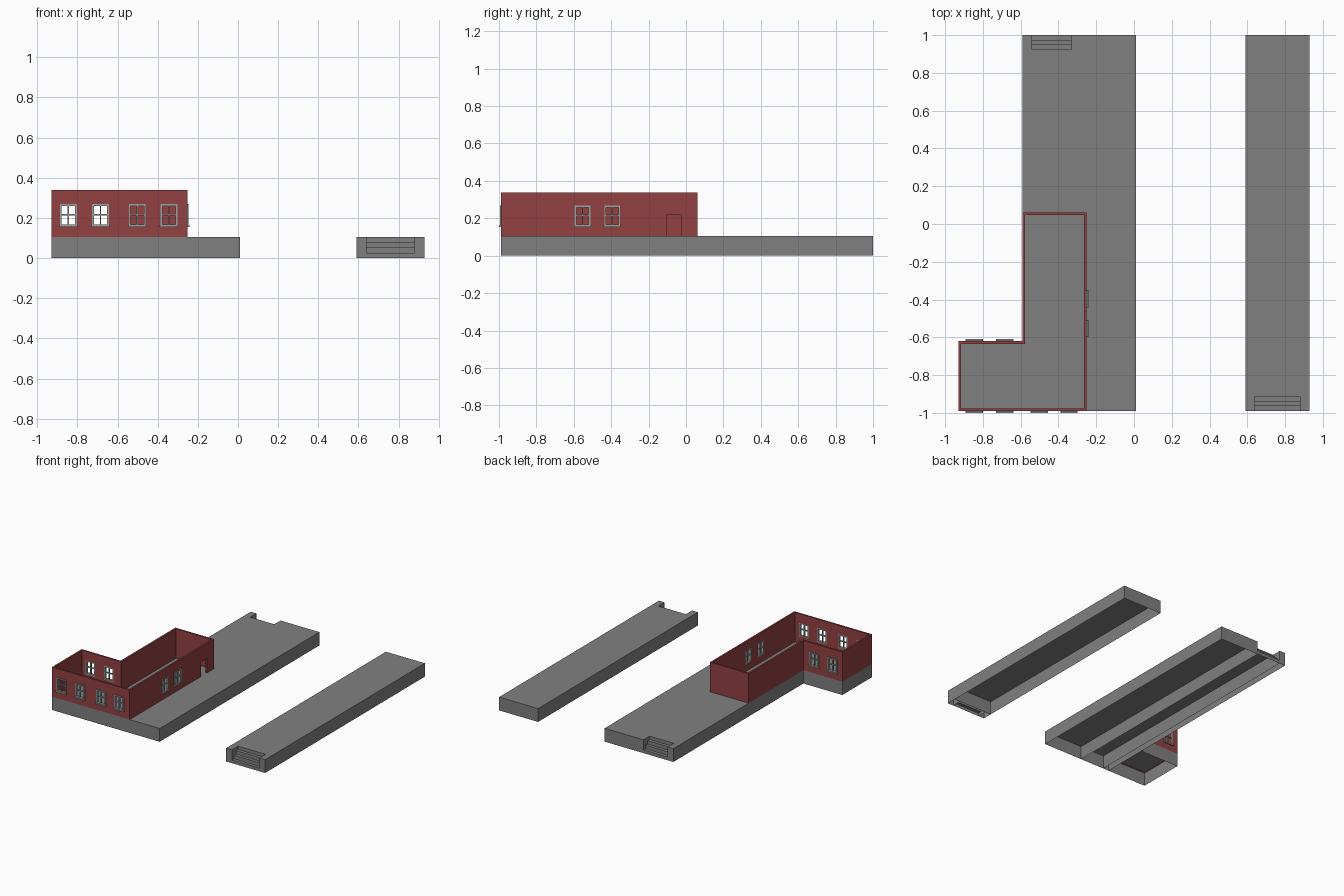
import bpy, bmesh

if "Cube" in bpy.data.objects:
    bpy.data.objects.remove(bpy.data.objects["Cube"])

H, TOP = 0.105, 0.338          # platform height, wall top
F, B = -0.99, 1.0              # front and back ends of the platforms
T = 0.014                      # wall thickness


def material(name, rgb):
    m = bpy.data.materials.new(name)
    m.diffuse_color = (*rgb, 1)
    m.use_nodes = True
    m.node_tree.nodes["Principled BSDF"].inputs["Base Color"].default_value = m.diffuse_color
    return m


CONCRETE = material("concrete grey", (0.216, 0.216, 0.216))
BRICK = material("brick red", (0.29, 0.052, 0.055))
FRAME = material("frame light grey", (0.34, 0.36, 0.35))


def finish(bm, name, mat):
    mesh = bpy.data.meshes.new(name)
    bm.to_mesh(mesh)
    bm.free()
    ob = bpy.data.objects.new(name, mesh)
    bpy.context.collection.objects.link(ob)
    mesh.materials.append(mat)
    return ob


def add_box(bm, x, y, z):
    """Box between pairs of x, y and z limits."""
    lims = [sorted(p) for p in (x, y, z)]
    for v in bmesh.ops.create_cube(bm, size=1)["verts"]:
        v.co = [lo if c < 0 else hi for c, (lo, hi) in zip(v.co, lims)]


def open_bottom(bm):
    bad = [f for f in bm.faces if all(abs(v.co.z) < 1e-5 for v in f.verts)]
    bmesh.ops.delete(bm, geom=bad, context='FACES_ONLY')


def shell(name, *boxes):
    """Platform pieces, hollow below."""
    bm = bmesh.new()
    for x, y in boxes:
        add_box(bm, x, y, (0, H))
    open_bottom(bm)
    return finish(bm, name, CONCRETE)


def strip(name, x0, x1, profile):
    """Side profile (y, z) swept across x, without underside or end caps."""
    bm = bmesh.new()
    face = bm.faces.new([bm.verts.new((x0, y, z)) for y, z in profile])
    res = bmesh.ops.extrude_face_region(bm, geom=[face])
    for v in res["geom"]:
        if isinstance(v, bmesh.types.BMVert):
            v.co.x = x1
    bmesh.ops.recalc_face_normals(bm, faces=bm.faces[:])
    caps = [f for f in bm.faces if abs(f.normal.x) > 0.9]
    bmesh.ops.delete(bm, geom=caps, context='FACES_ONLY')
    open_bottom(bm)
    return finish(bm, name, CONCRETE)


def steps(end, inward):
    """Three steps rising inward from a platform end, up to the top level."""
    pts = [(end, 0)]
    for i in range(3):
        z = 0.025 + i * 0.027
        pts += [(end + inward * 0.0255 * i, z), (end + inward * 0.0255 * (i + 1), z)]
    return pts + [(pts[-1][0], H)]


# Platforms
shell("left_platform", ((-0.33, 0.01), (F, B)), ((-0.59, -0.54), (F, B)))
strip("left_platform_steps", -0.54, -0.33, steps(B, -1) + [(F, H), (F, 0)])
shell("building_wing_base", ((-0.93, -0.59), (F, -0.62)))
inner = F + 3 * 0.0255
shell("right_platform", ((0.59, 0.93), (inner, B)),
      ((0.59, 0.64), (F, inner)), ((0.88, 0.93), (F, inner)))
strip("right_platform_steps", 0.64, 0.88, steps(F, 1) + [(inner, 0)])

# Walls: L-shaped ring, outer and inner outlines
X0, X1, XR, YM, YB = -0.93, -0.59, -0.252, -0.62, 0.062
outer = [(X0, F), (XR, F), (XR, YB), (X1, YB), (X1, YM), (X0, YM)]
ring = [(X0 + T, F + T), (XR - T, F + T), (XR - T, YB - T),
        (X1 + T, YB - T), (X1 + T, YM - T), (X0 + T, YM - T)]
bm = bmesh.new()
o = [bm.verts.new((x, y, H)) for x, y in outer]
i_ = [bm.verts.new((x, y, H)) for x, y in ring]
base = [bm.faces.new((o[k - 1], o[k], i_[k], i_[k - 1])) for k in range(6)]
res = bmesh.ops.extrude_face_region(bm, geom=base, use_keep_orig=True)
for v in res["geom"]:
    if isinstance(v, bmesh.types.BMVert):
        v.co.z = TOP
bmesh.ops.recalc_face_normals(bm, faces=bm.faces[:])
walls = finish(bm, "building_walls", BRICK)

# Windows: (centre along wall, wall runs along x, wall face, outward sign)
windows = [(x, True, F, -1) for x in (-0.845, -0.685, -0.502, -0.344)]
windows += [(x, True, YM, 1) for x in (-0.845, -0.685)]
windows += [(y, False, XR, 1) for y in (-0.553, -0.395)]
W, Z0, Z1, R = 0.042, 0.158, 0.268, 0.009   # half width, bottom, top, rail

cut = bmesh.new()
frames = bmesh.new()
for c, along_x, face, s in windows:
    def part(bm, u, d, z):
        a = (c + u[0], c + u[1])
        b = (face + s * d[0], face + s * d[1])
        add_box(bm, *((a, b) if along_x else (b, a)), z)

    part(cut, (-W + 0.002, W - 0.002), (-0.04, 0.04), (Z0 + 0.002, Z1 - 0.002))
    d = (-T, 0.005)
    part(frames, (-W, -W + R), d, (Z0, Z1))               # jambs
    part(frames, (W - R, W), d, (Z0, Z1))
    part(frames, (-W + R, W - R), d, (Z1 - R, Z1))        # head
    part(frames, (-W + R, W - R), d, (Z0, Z0 + R))        # bottom rail
    bar = (-T + 0.003, 0.001)
    part(frames, (-0.003, 0.003), bar, (Z0 + R, Z1 - R))  # glazing bars
    part(frames, (-W + R, W - R), bar, (0.213, 0.219))
    part(frames, (-W - 0.004, W + 0.004), (0, 0.01), (Z0 - 0.004, Z0 + 0.007))  # sill
finish(frames, "window_frames", FRAME)

# Doorway in the right-hand wall
add_box(cut, (XR - 0.04, XR + 0.04), (-0.104, -0.028), (H - 0.02, 0.218))
cutter = finish(cut, "opening_cutter", BRICK)
cutter.hide_render = True

mod = walls.modifiers.new("openings", 'BOOLEAN')
mod.operation, mod.solver, mod.object = 'DIFFERENCE', 'EXACT', cutter
bpy.context.view_layer.objects.active = walls
bpy.ops.object.modifier_apply(modifier=mod.name)
bpy.data.objects.remove(cutter)
